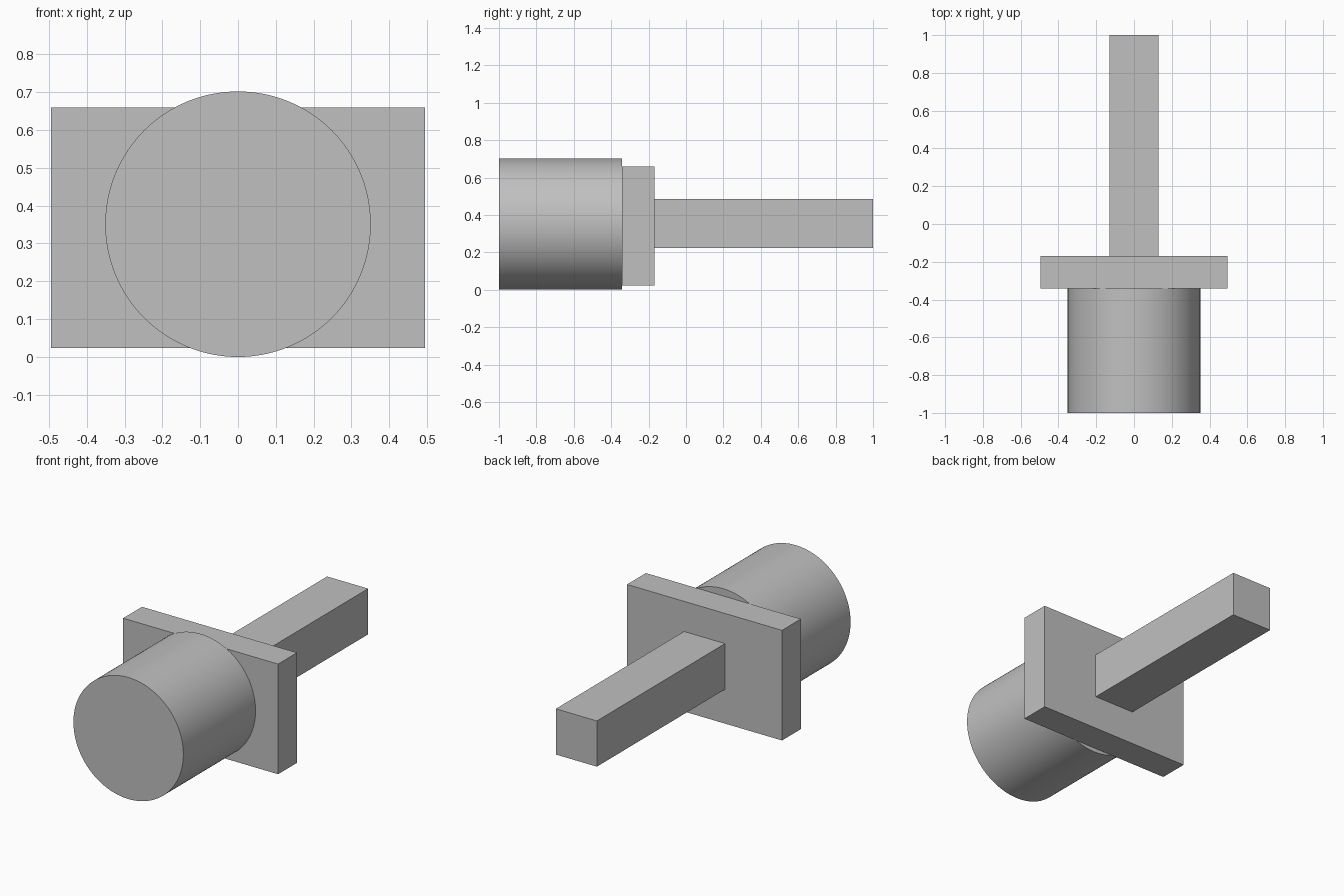
import bpy
import math

cube = bpy.data.objects.get("Cube")
if cube:
    bpy.data.objects.remove(cube, do_unlink=True)

# Single plain grey
grey = bpy.data.materials.new("plain_grey")
grey.use_nodes = True
colour = (0.53, 0.53, 0.53, 1)
grey.diffuse_color = colour
grey.node_tree.nodes["Principled BSDF"].inputs["Base Color"].default_value = colour


def finish(obj, name):
    obj.name = name
    obj.data.name = name
    obj.data.materials.append(grey)


def box(name, width, y_range, z_range):
    """Box centred on x = 0, spanning the given y and z ranges."""
    (y0, y1), (z0, z1) = y_range, z_range
    bpy.ops.mesh.primitive_cube_add(size=1, location=(0, (y0 + y1) / 2, (z0 + z1) / 2))
    obj = bpy.context.object
    obj.scale = (width, y1 - y0, z1 - z0)
    bpy.ops.object.transform_apply(location=False, rotation=False, scale=True)
    finish(obj, name)


RADIUS = 0.351
HEAD_FRONT, PLATE_FRONT, PLATE_BACK, BAR_END = -1.0, -0.341, -0.169, 1.0

# Round head lying along y
bpy.ops.mesh.primitive_cylinder_add(
    vertices=128, radius=RADIUS, depth=PLATE_FRONT - HEAD_FRONT,
    location=(0, (HEAD_FRONT + PLATE_FRONT) / 2, RADIUS),
    rotation=(math.pi / 2, 0, 0))
head = bpy.context.object
bpy.ops.object.shade_smooth_by_angle(angle=math.radians(30))
finish(head, "round_head")

# Flange plate and square bar behind it
box("flange_plate", 0.99, (PLATE_FRONT, PLATE_BACK), (0.024, 0.66))
box("square_bar", 0.262, (PLATE_BACK, BAR_END), (0.222, 0.486))
